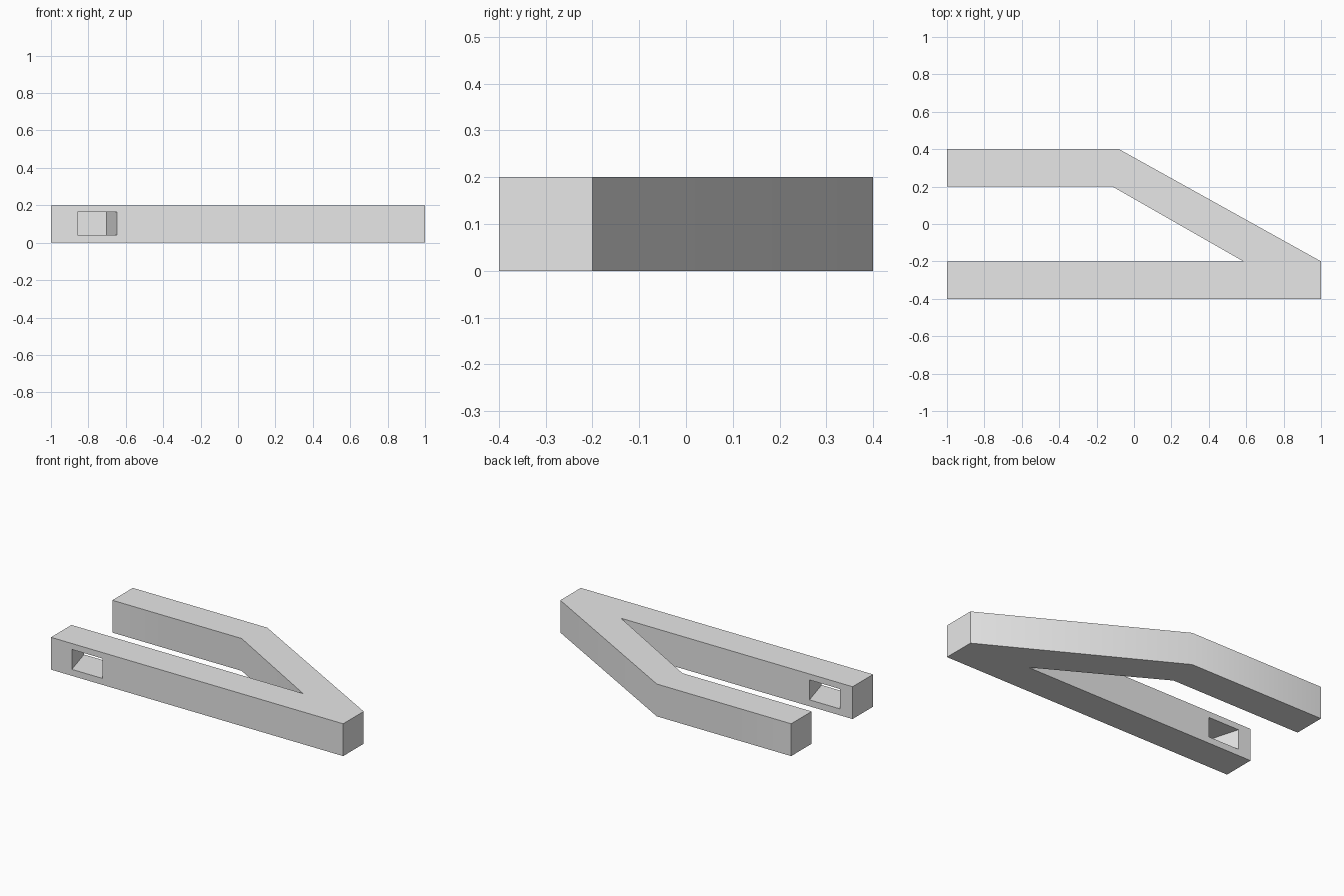
import bpy
import bmesh
import math

cube = bpy.data.objects.get("Cube")
if cube:
    bpy.data.objects.remove(cube, do_unlink=True)


def prism(name, profile, sweep):
    """Solid made by sweeping a closed planar profile along a vector."""
    bm = bmesh.new()
    face = bm.faces.new([bm.verts.new(p) for p in profile])
    moved = bmesh.ops.extrude_face_region(bm, geom=[face])["geom"]
    verts = [g for g in moved if isinstance(g, bmesh.types.BMVert)]
    bmesh.ops.translate(bm, verts=verts, vec=sweep)
    bmesh.ops.recalc_face_normals(bm, faces=bm.faces)
    mesh = bpy.data.meshes.new(name)
    bm.to_mesh(mesh)
    bm.free()
    obj = bpy.data.objects.new(name, mesh)
    bpy.context.collection.objects.link(obj)
    return obj


# Grey material
grey = bpy.data.materials.new("light_grey")
grey.use_nodes = True
colour = (0.8, 0.8, 0.8, 1)
grey.diffuse_color = colour
grey.node_tree.nodes["Principled BSDF"].inputs["Base Color"].default_value = colour

# Forked body: straight front arm joined to a bent back arm
outline = [(-1, -0.4), (1, -0.4), (1, -0.2), (-0.08, 0.4),
           (-1, 0.4), (-1, 0.2), (-0.115, 0.2), (0.585, -0.2), (-1, -0.2)]
body = prism("forked_bracket", [(x, y, 0) for x, y in outline], (0, 0, 0.2))
body.data.materials.append(grey)

# Slanted slot through the front arm, overshooting both faces
slant, depth, margin = -0.057, 0.2, 0.05
lead = slant * margin / depth
slot = [(x - lead, -0.4 - margin, z) for x, z in
        [(-0.857, 0.04), (-0.648, 0.04), (-0.648, 0.163), (-0.857, 0.163)]]
reach = depth + 2 * margin
cutter = prism("slot_cutter", slot, (slant * reach / depth, reach, 0))
cutter.data.materials.append(grey)
cutter.hide_render = True

cut = body.modifiers.new("slot", "BOOLEAN")
cut.operation = "DIFFERENCE"
cut.solver = "EXACT"
cut.object = cutter

bpy.ops.object.select_all(action="DESELECT")
body.select_set(True)
bpy.context.view_layer.objects.active = body
bpy.ops.object.modifier_apply(modifier=cut.name)
bpy.data.objects.remove(cutter, do_unlink=True)

# Soft shading across the shallow bend only
bpy.ops.object.shade_smooth_by_angle(angle=math.radians(30))
